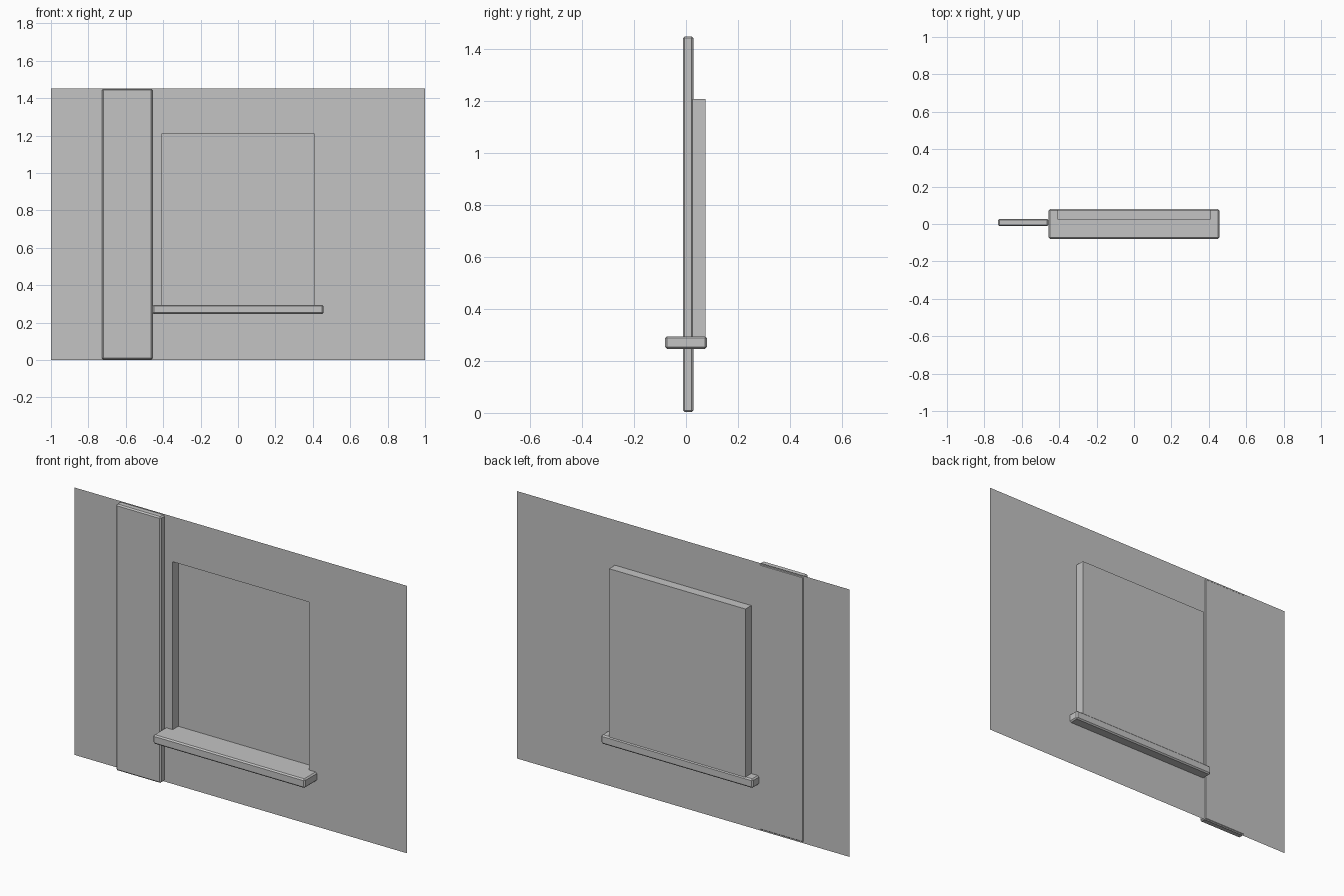
import bpy, bmesh

if "Cube" in bpy.data.objects:
    bpy.data.objects.remove(bpy.data.objects["Cube"])

grey = bpy.data.materials.new("plain grey")
grey.diffuse_color = (0.55, 0.55, 0.55, 1)
grey.use_nodes = True
grey.node_tree.nodes["Principled BSDF"].inputs["Base Color"].default_value = grey.diffuse_color

WALL_Y, GLASS_Y = 0.025, 0.075
X, Z0, Z1 = 0.41, 0.285, 1.208      # window opening
TOP = 1.453                         # wall height


def finish(name, bm):
    bmesh.ops.remove_doubles(bm, verts=bm.verts, dist=1e-5)
    me = bpy.data.meshes.new(name)
    bm.to_mesh(me)
    bm.free()
    me.materials.append(grey)
    ob = bpy.data.objects.new(name, me)
    bpy.context.collection.objects.link(ob)
    return ob


def panel(bm, x0, x1, z0, z1, y):
    """Upright rectangle facing the front."""
    bm.faces.new([bm.verts.new((x, y, z)) for x, z in
                  ((x0, z0), (x1, z0), (x1, z1), (x0, z1))])


def block(name, x, y, z, bevel):
    bm = bmesh.new()
    bmesh.ops.create_cube(bm, size=1)
    for v in bm.verts:
        for i, (lo, hi) in enumerate((x, y, z)):
            v.co[i] = lo if v.co[i] < 0 else hi
    bmesh.ops.bevel(bm, geom=bm.edges[:], offset=bevel, segments=1,
                    affect='EDGES', profile=0.5)
    return finish(name, bm)


# thin wall sheet around the window opening
bm = bmesh.new()
xs, zs = (-1, -X, X, 1), (0, Z0, Z1, TOP)
for i in range(3):
    for j in range(3):
        if (i, j) != (1, 1):
            panel(bm, xs[i], xs[i + 1], zs[j], zs[j + 1], WALL_Y)
finish("wall", bm)

# lintel strip lying on the wall
bm = bmesh.new()
panel(bm, -0.45, 0.445, Z1, 1.25, WALL_Y - 0.001)
finish("lintel", bm)

# recess: four reveals running back to the pane
bm = bmesh.new()
ring = ((-X, Z0), (X, Z0), (X, Z1), (-X, Z1))
for (xa, za), (xb, zb) in zip(ring, ring[1:] + ring[:1]):
    bm.faces.new([bm.verts.new(p) for p in (
        (xa, WALL_Y, za), (xb, WALL_Y, zb), (xb, GLASS_Y, zb), (xa, GLASS_Y, za))])
finish("window_reveal", bm)

# window pane and its centre bar
bm = bmesh.new()
panel(bm, -X, X, Z0, Z1, GLASS_Y)
finish("window_pane", bm)
bm = bmesh.new()
panel(bm, -0.015, 0.012, Z0, Z1, GLASS_Y - 0.002)
finish("window_bar", bm)

# sill and the tall pilaster beside the window
block("window_sill", (-0.456, 0.456), (-0.08, 0.08), (0.246, 0.295), 0.007)
block("pilaster", (-0.727, -0.457), (-0.012, 0.028), (0.003, 1.45), 0.007)
